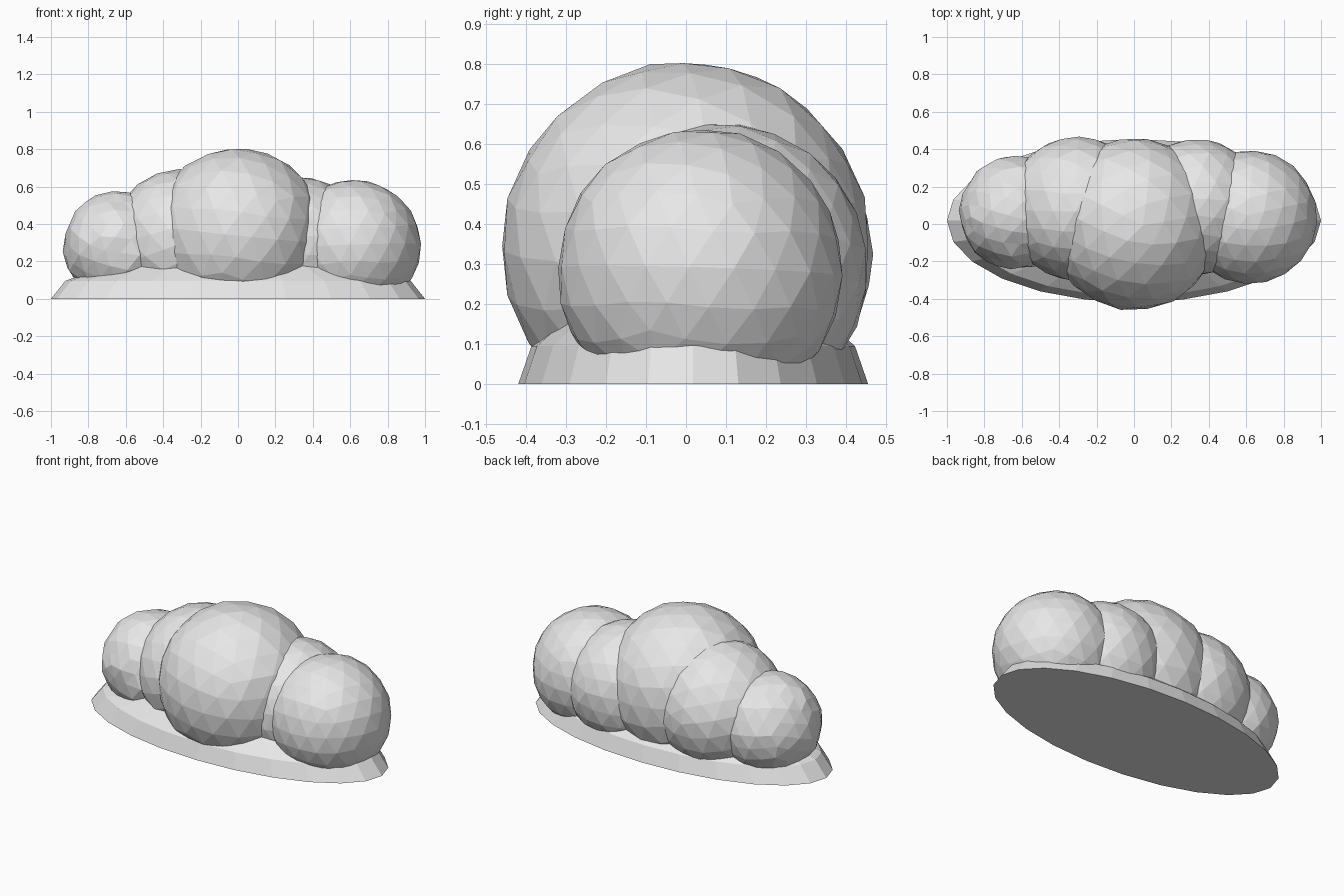
import bpy, bmesh, random
from mathutils import Matrix, Vector

random.seed(4)
cube = bpy.data.objects.get("Cube")
if cube:
    bpy.data.objects.remove(cube, do_unlink=True)

grey = bpy.data.materials.new("soft_grey")
grey.use_nodes = True
grey.diffuse_color = (0.8, 0.8, 0.8, 1)
grey.node_tree.nodes["Principled BSDF"].inputs["Base Color"].default_value = (0.8, 0.8, 0.8, 1)


def finish(name, bm, floor):
    """Trim everything under the floor height, cap it and make the object."""
    geom = bm.verts[:] + bm.edges[:] + bm.faces[:]
    cut = bmesh.ops.bisect_plane(bm, geom=geom, plane_co=(0, 0, floor),
                                 plane_no=(0, 0, 1), clear_inner=True)
    rim = [e for e in bm.edges if e.is_boundary]
    bmesh.ops.holes_fill(bm, edges=rim)
    bmesh.ops.recalc_face_normals(bm, faces=bm.faces)
    mesh = bpy.data.meshes.new(name)
    bm.to_mesh(mesh)
    bm.free()
    mesh.materials.append(grey)
    obj = bpy.data.objects.new(name, mesh)
    bpy.context.collection.objects.link(obj)
    return obj


def puff(name, centre, radius, rough=0.008):
    """Faceted ball, slightly uneven, sunk into the base."""
    bm = bmesh.new()
    bmesh.ops.create_icosphere(bm, subdivisions=3, radius=radius)
    turn = Matrix.Rotation(random.uniform(0, 6), 4, "Z") @ Matrix.Rotation(random.uniform(0, 1), 4, "X")
    for v in bm.verts:
        v.co = turn @ v.co * (1 + random.uniform(-rough, rough)) + Vector(centre)
    finish(name, bm, 0.03)


# Row of puffs from one end to the other
puff("centre_puff", (0.0, 0.0, 0.345), 0.462)
puff("left_end_puff", (0.62, 0.035, 0.28), 0.358)
puff("left_inner_puff", (0.33, 0.09, 0.285), 0.365)
puff("right_inner_puff", (-0.3, 0.08, 0.31), 0.385)
puff("right_end_puff", (-0.63, 0.06, 0.275), 0.302, 0.025)

# Flat-bottomed oval base
bm = bmesh.new()
bmesh.ops.create_uvsphere(bm, u_segments=24, v_segments=8, radius=1)
for v in bm.verts:
    v.co = Vector((v.co.x, v.co.y * 0.437 + 0.018, v.co.z * 0.25))
finish("base", bm, 0.0)
